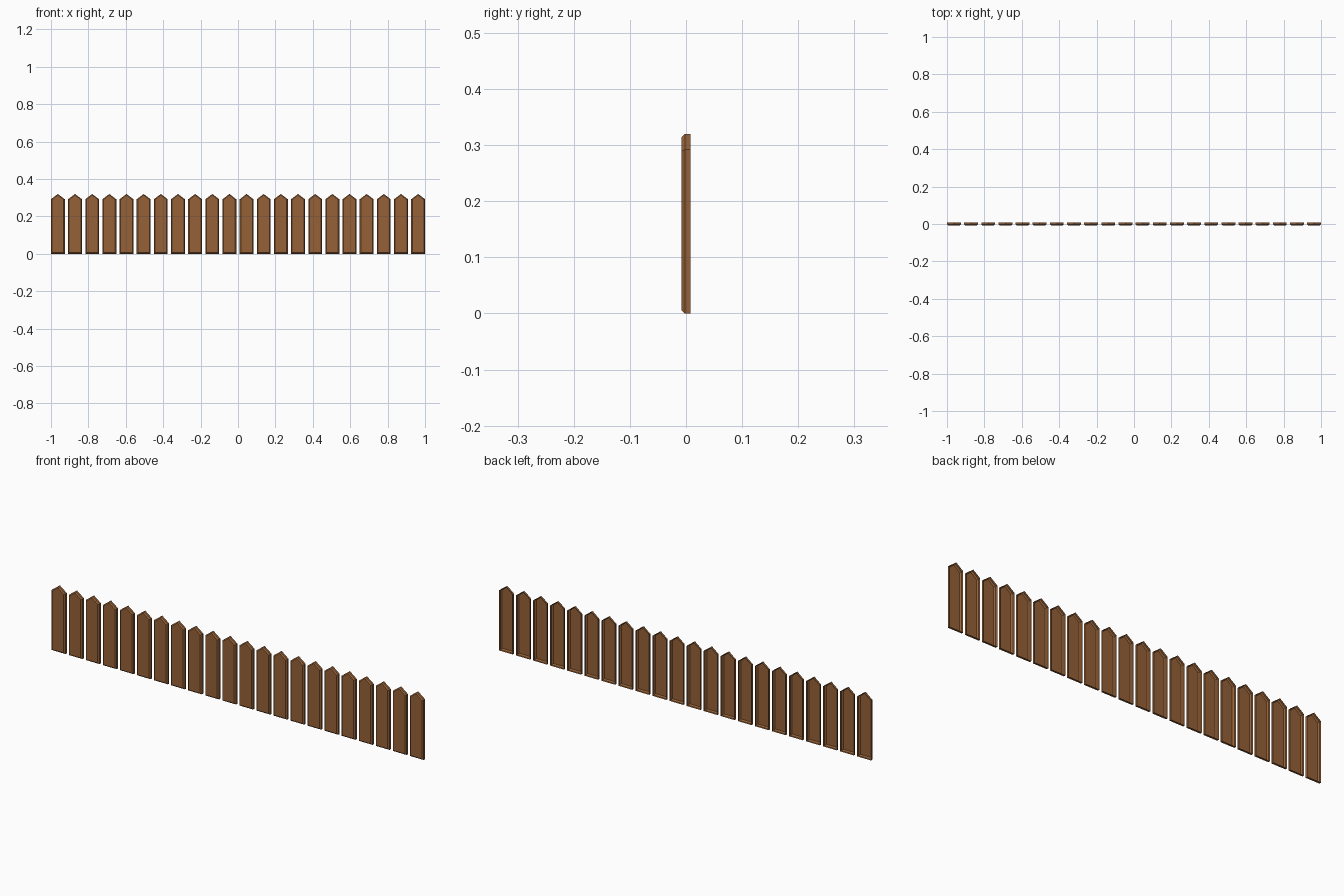
import bpy

if "Cube" in bpy.data.objects:
    bpy.data.objects.remove(bpy.data.objects["Cube"])

COUNT, WIDTH, HEIGHT, SHOULDER = 22, 0.074, 0.32, 0.292
FRONT, EDGE, BACK = -0.008, -0.002, 0.008
BEVEL = 0.006

wood = bpy.data.materials.new("brown wood")
wood.diffuse_color = (0.30, 0.12, 0.04, 1)
wood.use_nodes = True
wood.node_tree.nodes["Principled BSDF"].inputs["Base Color"].default_value = wood.diffuse_color


def outline(y, inset):
    """Pointed picket outline at depth y, shrunk by inset."""
    h = WIDTH / 2 - inset
    return [(-h, y, inset), (h, y, inset), (h, y, SHOULDER - inset * 0.45),
            (0, y, HEIGHT - inset * 0.9), (-h, y, SHOULDER - inset * 0.45)]


# One picket: bevelled front face, thin sides, open back
verts = outline(FRONT, BEVEL) + outline(EDGE, 0) + outline(BACK, 0)
faces = [(0, 1, 2, 3, 4)]
for ring in (0, 5):
    for i in range(5):
        j = (i + 1) % 5
        faces.append((ring + i, ring + 5 + i, ring + 5 + j, ring + j))
mesh = bpy.data.meshes.new("picket")
mesh.from_pydata(verts, [], faces)
mesh.materials.append(wood)

# Row of pickets
for i in range(COUNT):
    picket = bpy.data.objects.new(f"picket_{i + 1}", mesh)
    picket.location.x = -1 + WIDTH / 2 + i * (2 - WIDTH) / (COUNT - 1)
    bpy.context.collection.objects.link(picket)
